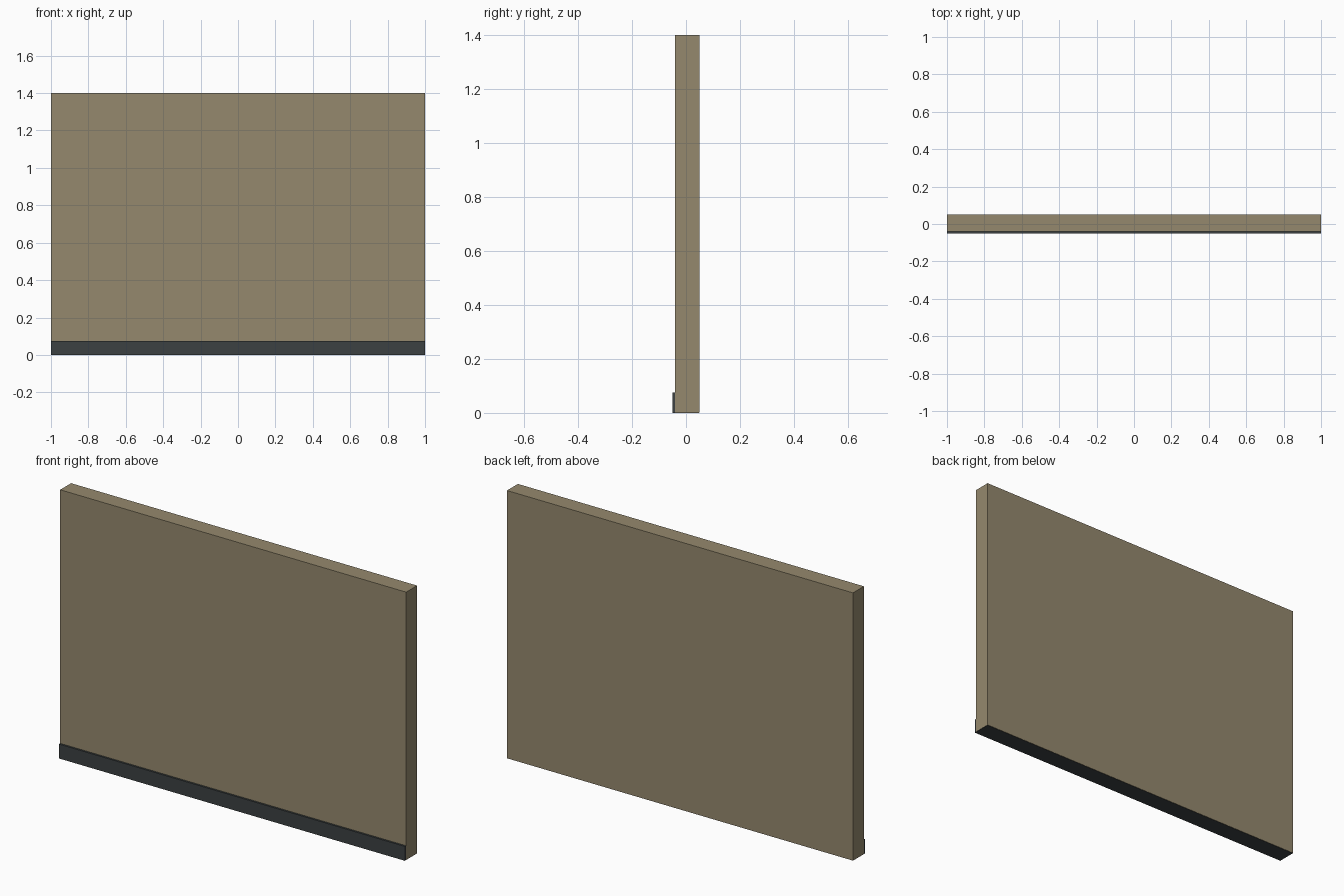
import bpy
import bmesh

if "Cube" in bpy.data.objects:
    bpy.data.objects.remove(bpy.data.objects["Cube"])


def material(name, color):
    m = bpy.data.materials.new(name)
    m.diffuse_color = (*color, 1.0)
    m.use_nodes = True
    m.node_tree.nodes["Principled BSDF"].inputs["Base Color"].default_value = m.diffuse_color
    return m


def box(name, lo, hi, mat):
    """Axis-aligned box between two corners."""
    bm = bmesh.new()
    bmesh.ops.create_cube(bm, size=1.0)
    for v in bm.verts:
        v.co = [lo[i] + (v.co[i] + 0.5) * (hi[i] - lo[i]) for i in range(3)]
    mesh = bpy.data.meshes.new(name)
    bm.to_mesh(mesh)
    bm.free()
    mesh.materials.append(mat)
    obj = bpy.data.objects.new(name, mesh)
    bpy.context.collection.objects.link(obj)
    return obj


plaster = material("tan plaster", (0.30, 0.25, 0.155))
dark = material("dark slate", (0.045, 0.053, 0.054))

# Wall slab, a hair above the floor so the skirting forms the underside
box("wall_panel", (-1.0, -0.04, 0.001), (1.0, 0.05, 1.4), plaster)

# Skirting strip, standing proud of the front and running under the wall
box("skirting_board", (-0.9995, -0.05, 0.0), (0.9995, 0.048, 0.075), dark)
